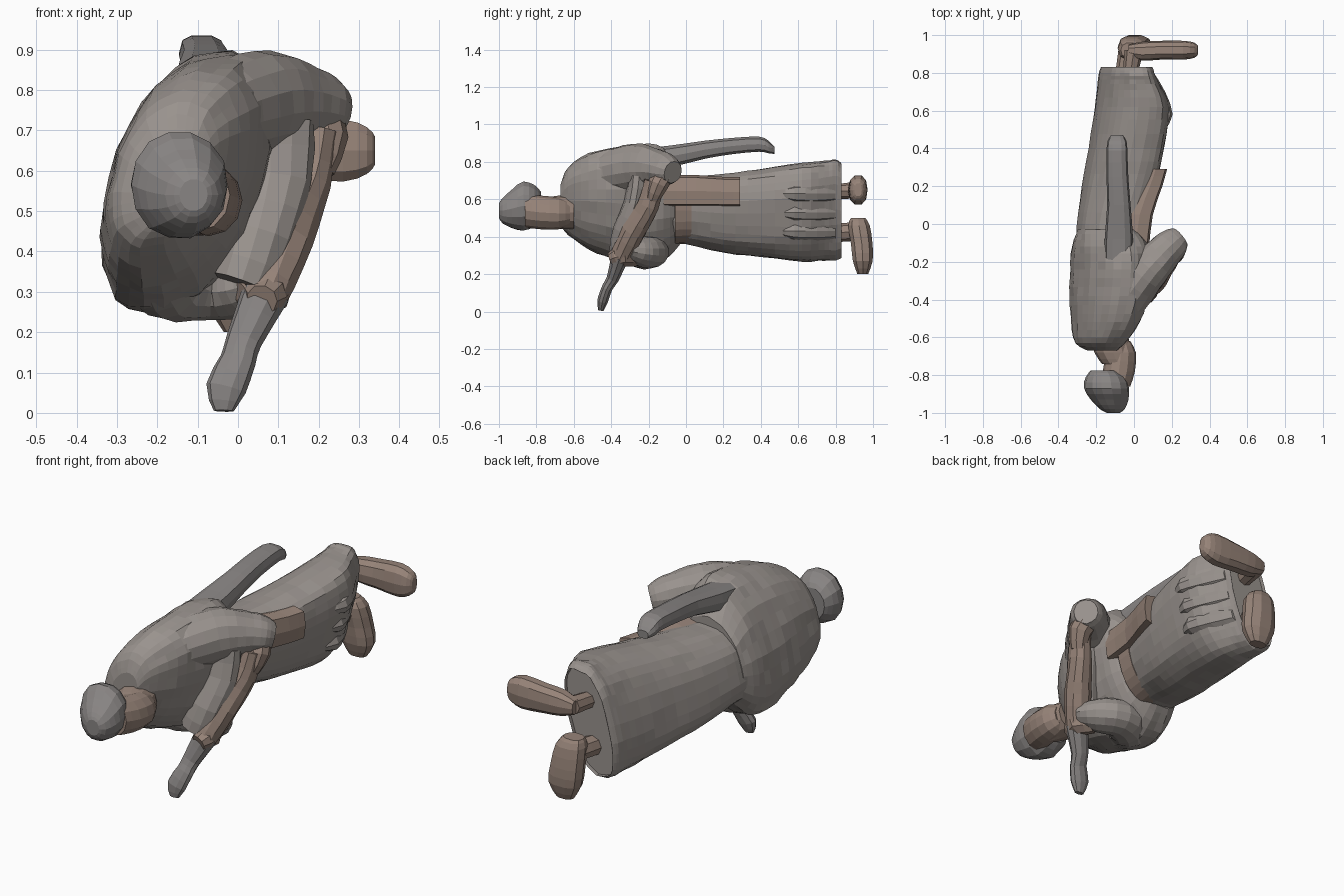
import bpy, bmesh, math, random
from mathutils import Vector

random.seed(4)


def material(name, r, g, b):
    m = bpy.data.materials.new(name)
    m.diffuse_color = (r, g, b, 1)
    return m


CLOTH = material("cloth", 0.32, 0.29, 0.27)
BROWN = material("brown", 0.31, 0.23, 0.19)
DARK = material("dark", 0.25, 0.235, 0.23)


def smooth_path(pts, steps):
    """Catmull-Rom interpolation of equal-length tuples."""
    out = []
    for i in range(len(pts) - 1):
        a, b, c, d = pts[max(i - 1, 0)], pts[i], pts[i + 1], pts[min(i + 2, len(pts) - 1)]
        for s in range(steps):
            t = s / steps
            out.append(tuple(0.5 * (2 * q + (r - p) * t + (2 * p - 5 * q + 4 * r - w) * t * t
                       + (3 * q - p - 3 * r + w) * t ** 3) for p, q, r, w in zip(a, b, c, d)))
    out.append(pts[-1])
    return out


def loft(name, pts, mat, n=10, axis=None, ref=(1, 0, 0), power=2.0, shear=0.0,
         fold=0.0, folds=7, steps=2, rough=0.0, recess=0.0):
    """Closed tube through (x, y, z, radius along ref, radius across)."""
    pts = smooth_path(pts, steps)
    bm = bmesh.new()
    rings = []
    for i, (x, y, z, ra, rb) in enumerate(pts):
        c = Vector((x, y, z))
        if axis:
            t = Vector(axis)
        else:
            t = Vector(pts[min(i + 1, len(pts) - 1)][:3]) - Vector(pts[max(i - 1, 0)][:3])
            t.normalize()
        u = Vector(ref)
        u = (u - t * u.dot(t)).normalized()
        v = t.cross(u)
        ring = []
        for k in range(n):
            a = 2 * math.pi * k / n
            ca, sa = math.cos(a), math.sin(a)
            f = 1 + fold * math.sin(folds * a + 0.35 * i) + random.uniform(-rough, rough)
            p = (u * ra * math.copysign(abs(ca) ** (2 / power), ca)
                 + v * rb * math.copysign(abs(sa) ** (2 / power), sa)) * f
            p.x += shear * p.z
            ring.append(bm.verts.new(c + p))
        rings.append(ring)
    for r0, r1 in zip(rings, rings[1:]):
        for k in range(n):
            bm.faces.new((r0[k], r0[(k + 1) % n], r1[(k + 1) % n], r1[k]))
    bm.faces.new(rings[0])
    end = bm.faces.new(rings[-1])
    if recess:
        bmesh.ops.inset_region(bm, faces=[end], thickness=0.03)
        bmesh.ops.translate(bm, verts=end.verts, vec=(0, -recess, 0))
    bmesh.ops.recalc_face_normals(bm, faces=bm.faces)
    me = bpy.data.meshes.new(name)
    bm.to_mesh(me)
    bm.free()
    me.materials.append(mat)
    ob = bpy.data.objects.new(name, me)
    bpy.context.collection.objects.link(ob)
    return ob


Y = (0, 1, 0)

# Cloaked upper body
loft("cloak", [
    (-0.17, -0.67, 0.57, 0.07, 0.11), (-0.18, -0.63, 0.59, 0.12, 0.18),
    (-0.15, -0.52, 0.59, 0.165, 0.255), (-0.13, -0.38, 0.58, 0.19, 0.30),
    (-0.125, -0.24, 0.57, 0.19, 0.325), (-0.125, -0.12, 0.57, 0.185, 0.30),
    (-0.14, -0.03, 0.56, 0.15, 0.20)], CLOTH, n=30, axis=Y, power=2.2,
    shear=0.26, fold=0.015, folds=11, steps=3, rough=0.014)

# Long skirt, running on from the cloak at the back, with hollow hem
loft("skirt", [
    (-0.14, -0.12, 0.54, 0.15, 0.18), (-0.125, 0.0, 0.54, 0.165, 0.18),
    (-0.08, 0.2, 0.525, 0.18, 0.21), (-0.04, 0.4, 0.525, 0.182, 0.235),
    (-0.012, 0.62, 0.53, 0.175, 0.262), (-0.03, 0.74, 0.54, 0.14, 0.265),
    (-0.04, 0.80, 0.545, 0.12, 0.27), (-0.04, 0.832, 0.54, 0.11, 0.25)],
    CLOTH, n=30, axis=Y, power=2.6, shear=0.25,
    fold=0.013, folds=9, steps=3, rough=0.01, recess=0.02)

# Skirt front ruffles
for i in range(3):
    z = 0.43 + 0.1 * i
    s = 0.25 * (z - 0.53)
    loft(f"ruffle_{i + 1}", [
        (0.12 + s, 0.50, z, 0.02, 0.02), (0.14 + s, 0.58, z, 0.04, 0.045),
        (0.10 + s, 0.70, z, 0.04, 0.05), (0.05 + s, 0.80, z, 0.03, 0.04)],
        CLOTH, n=8, axis=Y)

# Sash across the front and its hanging end
loft("sash", [(-0.10, -0.06, 0.54, 0.145, 0.18), (-0.095, 0.03, 0.54, 0.15, 0.175)],
     BROWN, n=24, axis=Y, power=2.5, shear=0.25)
loft("sash_end", [(0.01, -0.12, 0.645, 0.07, 0.085), (0.03, 0.05, 0.645, 0.07, 0.085),
                  (0.085, 0.2, 0.64, 0.065, 0.08), (0.115, 0.29, 0.64, 0.06, 0.08)],
     BROWN, n=8, axis=Y, power=4)

# Flat scabbard along the side
loft("scabbard", [
    (-0.08, -0.35, 0.79, 0.08, 0.07), (-0.08, -0.08, 0.83, 0.075, 0.06),
    (-0.08, 0.1, 0.865, 0.062, 0.05), (-0.088, 0.25, 0.885, 0.058, 0.045),
    (-0.09, 0.39, 0.895, 0.055, 0.042), (-0.09, 0.44, 0.88, 0.05, 0.035),
    (-0.09, 0.472, 0.862, 0.03, 0.02)],
    DARK, n=10, axis=Y, power=2.8)

# Upper sleeve and hand
loft("upper_sleeve", [
    (-0.06, -0.42, 0.74, 0.12, 0.12), (0.05, -0.27, 0.77, 0.13, 0.115),
    (0.14, -0.17, 0.77, 0.105, 0.10), (0.21, -0.10, 0.755, 0.085, 0.085),
    (0.245, -0.07, 0.745, 0.06, 0.06)], CLOTH, n=14, ref=(0, 0, 1), rough=0.03, steps=3)
loft("upper_hand", [
    (0.19, -0.11, 0.75, 0.06, 0.06), (0.215, -0.15, 0.68, 0.06, 0.055),
    (0.20, -0.18, 0.60, 0.04, 0.04)], BROWN, n=9, rough=0.04)

# Cloth draped between chest and crossing forearm
loft("chest_drape", [
    (0.08, -0.25, 0.72, 0.11, 0.06), (0.08, -0.27, 0.58, 0.10, 0.06),
    (0.05, -0.32, 0.44, 0.09, 0.07), (0.01, -0.34, 0.32, 0.08, 0.07)],
    CLOTH, n=12, rough=0.04)

# Lower sleeve, gathered cuff and hand
loft("lower_sleeve", [
    (-0.22, -0.38, 0.38, 0.09, 0.10), (-0.17, -0.24, 0.34, 0.11, 0.11),
    (-0.06, -0.19, 0.32, 0.09, 0.10), (0.03, -0.24, 0.32, 0.08, 0.09),
    (0.08, -0.31, 0.33, 0.05, 0.06)], CLOTH, n=14, ref=(0, 0, 1), rough=0.03, steps=3)
loft("lower_hand", [
    (0.03, -0.27, 0.30, 0.05, 0.06), (0.07, -0.34, 0.30, 0.065, 0.06),
    (0.06, -0.40, 0.28, 0.04, 0.04)], BROWN, n=9, rough=0.04)

# Diagonal forearm and grip crossing the chest, ending in a rounded tip
loft("crossing_forearm", [
    (0.20, -0.17, 0.70, 0.05, 0.055), (0.175, -0.20, 0.57, 0.055, 0.06),
    (0.12, -0.28, 0.43, 0.065, 0.065), (0.065, -0.35, 0.29, 0.06, 0.06)],
    BROWN, n=10, rough=0.05, steps=3)
loft("grip", [
    (0.07, -0.35, 0.30, 0.06, 0.05), (0.015, -0.39, 0.18, 0.045, 0.035),
    (0.0, -0.42, 0.13, 0.045, 0.03), (-0.03, -0.445, 0.06, 0.05, 0.03),
    (-0.035, -0.455, 0.005, 0.025, 0.015)], DARK, n=10)

# Neck, face and rounded hair
loft("neck", [(-0.13, -0.60, 0.53, 0.10, 0.09), (-0.11, -0.68, 0.53, 0.10, 0.09),
              (-0.085, -0.74, 0.525, 0.085, 0.085)], BROWN, n=12, axis=Y)
loft("face", [(-0.08, -0.62, 0.525, 0.06, 0.06), (-0.07, -0.68, 0.525, 0.08, 0.085),
              (-0.08, -0.78, 0.53, 0.085, 0.09), (-0.10, -0.86, 0.54, 0.08, 0.09)],
     BROWN, n=12, axis=Y)
loft("hair", [
    (-0.16, -0.775, 0.56, 0.07, 0.08), (-0.15, -0.81, 0.565, 0.105, 0.115),
    (-0.145, -0.87, 0.565, 0.12, 0.135), (-0.13, -0.93, 0.55, 0.10, 0.105),
    (-0.115, -0.98, 0.54, 0.065, 0.07), (-0.11, -1.0, 0.54, 0.035, 0.04)],
    DARK, n=14, axis=Y, rough=0.02)

# Ankles and feet
loft("upper_ankle", [(-0.02, 0.79, 0.64, 0.04, 0.04), (0.0, 0.92, 0.65, 0.05, 0.045)],
     BROWN, n=8, axis=Y)
loft("upper_foot", [
    (-0.03, 0.92, 0.65, 0.03, 0.035), (0.04, 0.915, 0.65, 0.05, 0.06),
    (0.14, 0.92, 0.65, 0.05, 0.07), (0.26, 0.92, 0.65, 0.05, 0.08),
    (0.32, 0.92, 0.65, 0.04, 0.06), (0.34, 0.92, 0.65, 0.02, 0.035)],
    BROWN, n=10, axis=(1, 0, 0), ref=Y, power=2.5)
loft("lower_ankle", [(-0.05, 0.79, 0.42, 0.05, 0.05), (-0.02, 0.94, 0.43, 0.06, 0.05)],
     BROWN, n=8, axis=Y)
loft("lower_foot", [
    (-0.02, 0.92, 0.50, 0.05, 0.04), (-0.01, 0.925, 0.46, 0.075, 0.06),
    (0.0, 0.94, 0.36, 0.085, 0.06), (0.01, 0.945, 0.27, 0.085, 0.055),
    (0.01, 0.945, 0.20, 0.045, 0.03)], BROWN, n=10, axis=(0, 0, 1), power=2.4)
